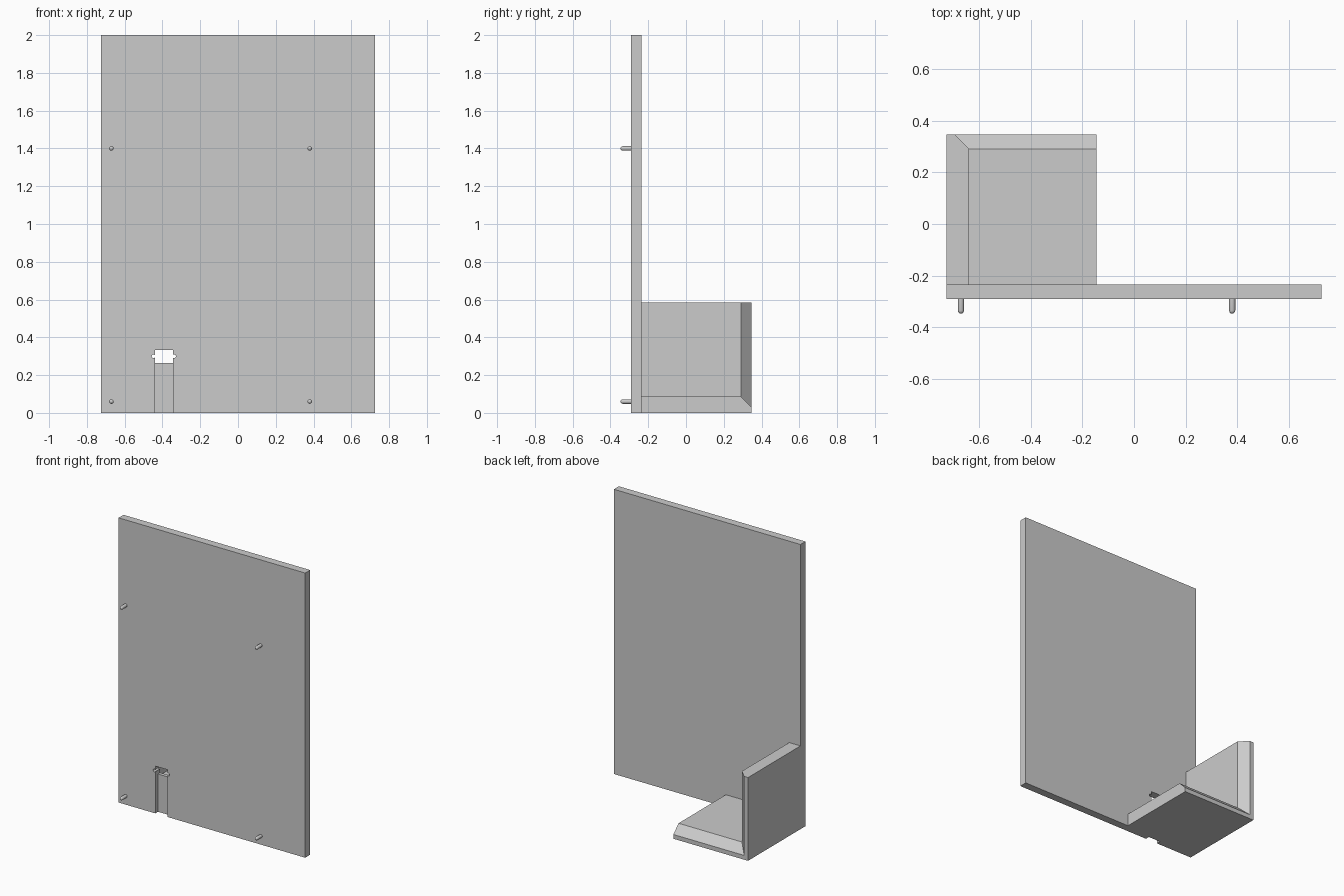
import bpy, bmesh, math

old = bpy.data.objects.get("Cube")
if old:
    bpy.data.objects.remove(old, do_unlink=True)

grey = bpy.data.materials.new("light_grey")
grey.use_nodes = True
GREY = (0.6, 0.6, 0.6, 1)
grey.diffuse_color = GREY
grey.node_tree.nodes["Principled BSDF"].inputs["Base Color"].default_value = GREY

# Shared dimensions
LEFT, RIGHT, TOP = -0.725, 0.725, 2.0
FRONT, BACK, END = -0.29, -0.235, 0.347


def loft(name, sections):
    """Skin a solid through (y, [(x, z), ...]) sections along the y axis."""
    bm = bmesh.new()
    rings = [[bm.verts.new((x, y, z)) for x, z in pts] for y, pts in sections]
    n = len(rings[0])
    for a, b in zip(rings, rings[1:]):
        for i in range(n):
            j = (i + 1) % n
            bm.faces.new((a[i], a[j], b[j], b[i]))
    bm.faces.new(rings[0])
    bm.faces.new(rings[-1])
    bmesh.ops.recalc_face_normals(bm, faces=bm.faces)
    mesh = bpy.data.meshes.new(name)
    bm.to_mesh(mesh)
    bm.free()
    mesh.materials.append(grey)
    obj = bpy.data.objects.new(name, mesh)
    bpy.context.collection.objects.link(obj)
    return obj


def rect(x0, x1, z0, z1):
    return [(x0, z0), (x1, z0), (x1, z1), (x0, z1)]


def circle(x, z, r, n=16):
    angles = [2 * math.pi * i / n for i in range(n)]
    return [(x + r * math.cos(a), z + r * math.sin(a)) for a in angles]


def cut(obj, cutter):
    mod = obj.modifiers.new("cut", "BOOLEAN")
    mod.operation, mod.solver, mod.object = "DIFFERENCE", "EXACT", cutter
    bpy.context.view_layer.objects.active = obj
    bpy.ops.object.modifier_apply(modifier=mod.name)
    bpy.data.objects.remove(cutter, do_unlink=True)


# Upright panel with a cable groove, a window above it and two small drill holes
panel_outline = rect(LEFT, RIGHT, 0, TOP)
panel = loft("panel", [(FRONT, panel_outline), (BACK, panel_outline)])
groove = rect(-0.44, -0.345, -0.1, 0.3)
window = rect(-0.44, -0.345, 0.265, 0.332)
cut(panel, loft("groove_cutter", [(FRONT - 0.1, groove), (FRONT + 0.03, groove)]))
cut(panel, loft("window_cutter", [(FRONT - 0.1, window), (BACK + 0.1, window)]))
for x in (-0.447, -0.338):
    hole = circle(x, 0.3, 0.01)
    cut(panel, loft("hole_cutter", [(FRONT - 0.1, hole), (BACK + 0.1, hole)]))


# Corner shelf: floor and side wall with a chamfered rear inner edge
def corner(t):
    x1, z1 = -0.145, 0.585
    return [(LEFT, 0), (x1, 0), (x1, t), (LEFT + t, t), (LEFT + t, z1), (LEFT, z1)]


loft("corner_shelf", [(BACK, corner(0.087)), (0.29, corner(0.087)), (END, corner(0.03))])

# Four round-nosed mounting pins on the front
R = 0.012
for x in (-0.67, 0.38):
    for z in (0.06, 1.4):
        sections = [(FRONT + 0.005, circle(x, z, R))]
        for deg in (0, 30, 60, 80):
            a = math.radians(deg)
            sections.append((-END + R - R * math.sin(a), circle(x, z, R * math.cos(a))))
        pin = loft("mounting_pin", sections)
        bpy.ops.object.select_all(action="DESELECT")
        pin.select_set(True)
        bpy.context.view_layer.objects.active = pin
        bpy.ops.object.shade_smooth_by_angle(angle=math.radians(40))
